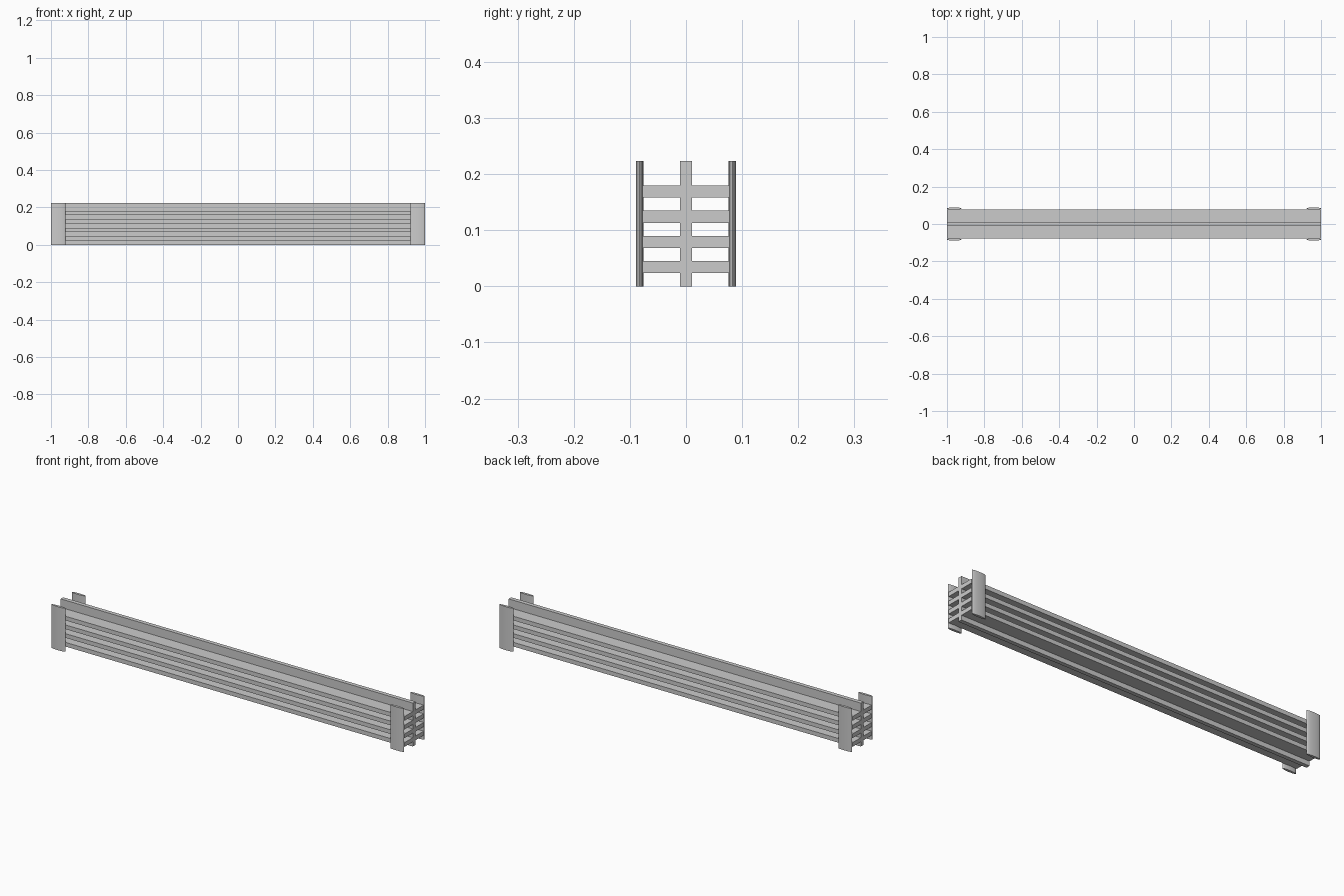
import bpy

if "Cube" in bpy.data.objects:
    bpy.data.objects.remove(bpy.data.objects["Cube"])

HEIGHT = 0.223


def box(name, size, center):
    bpy.ops.mesh.primitive_cube_add(size=1, location=center)
    ob = bpy.context.object
    ob.name = name
    ob.scale = size
    bpy.ops.object.transform_apply(location=False, rotation=False, scale=True)
    return ob


def post(name, x, y):
    bpy.ops.mesh.primitive_cylinder_add(vertices=48, radius=1, depth=1, location=(x, y, HEIGHT / 2))
    ob = bpy.context.object
    ob.name = name
    ob.scale = (0.0385, 0.0065, HEIGHT)
    bpy.ops.object.transform_apply(location=False, rotation=False, scale=True)
    bpy.ops.object.shade_smooth_by_angle()
    return ob


# Upright central board
box("center_board", (2, 0.021, HEIGHT), (0, 0, HEIGHT / 2))

# Four horizontal shelves crossing the board
for i in range(4):
    box(f"shelf_{i + 1}", (2, 0.155, 0.0215), (0, 0, 0.0345 + i * 0.0447))

# Flattened elliptical posts at the four corners
for sx, side in ((-1, "left"), (1, "right")):
    for sy, face in ((-1, "front"), (1, "back")):
        post(f"{face}_{side}_post", sx * 0.9615, sy * 0.0825)
